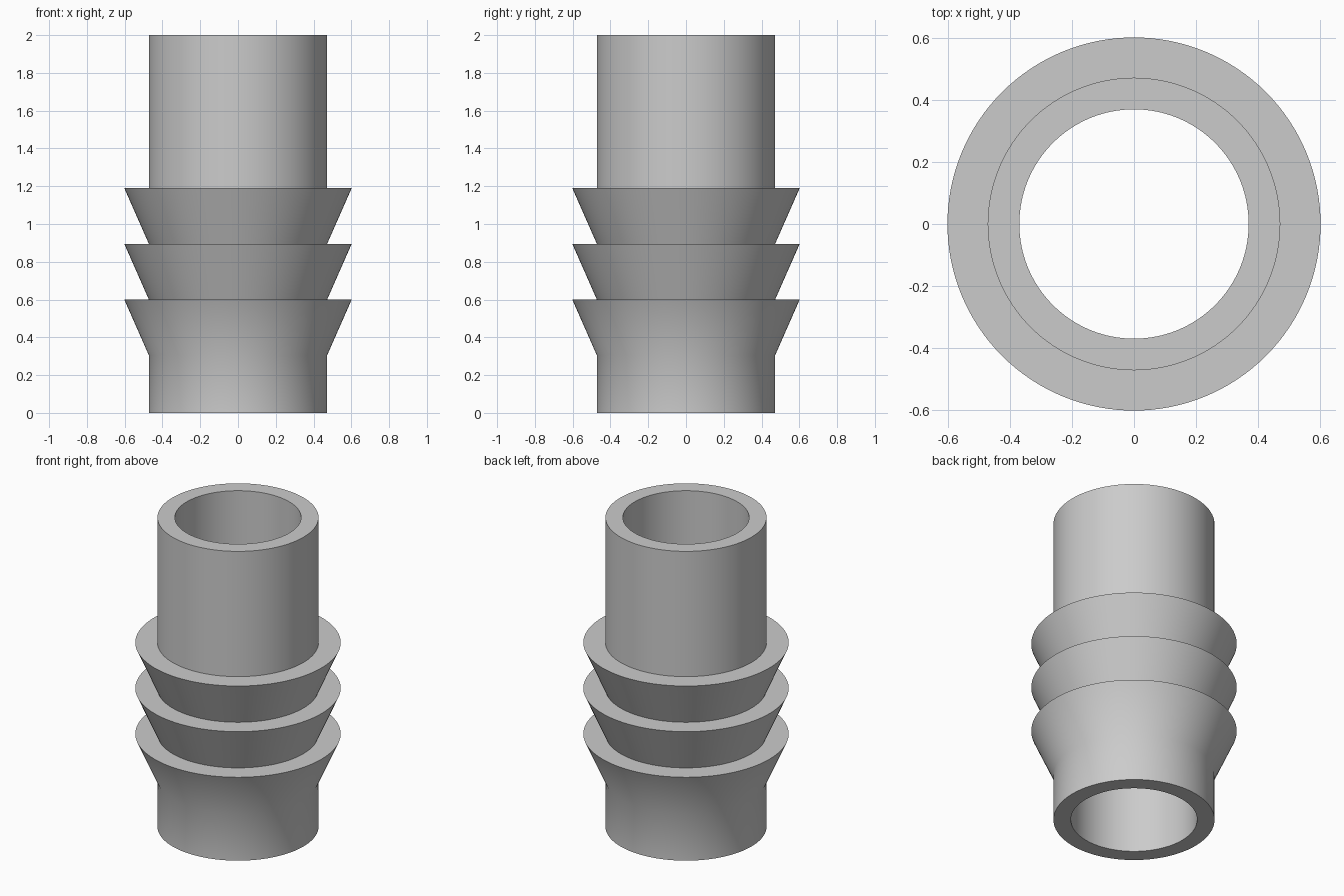
import bpy
import bmesh
import math

cube = bpy.data.objects.get("Cube")
if cube:
    bpy.data.objects.remove(cube, do_unlink=True)

SEGMENTS = 128
BORE, PIPE, RIM = 0.37, 0.472, 0.602
BARB_TOPS = (0.6, 0.895, 1.19)

grey = bpy.data.materials.new("plain grey")
grey.use_nodes = True
colour = (0.6, 0.6, 0.6, 1)
grey.diffuse_color = colour
grey.node_tree.nodes["Principled BSDF"].inputs["Base Color"].default_value = colour

# Cross-section: outer wall with three flared barbs, then the bore
profile = [(PIPE, 0), (PIPE, 0.305)]
for top in BARB_TOPS:
    profile += [(RIM, top), (PIPE, top)]
profile += [(PIPE, 2), (BORE, 2), (BORE, 0)]

# Revolve the closed cross-section around the vertical axis
bm = bmesh.new()
rings = []
for radius, z in profile:
    ring = []
    for i in range(SEGMENTS):
        a = math.tau * i / SEGMENTS
        ring.append(bm.verts.new((radius * math.cos(a), radius * math.sin(a), z)))
    rings.append(ring)
for lower, upper in zip(rings, rings[1:] + rings[:1]):
    for i in range(SEGMENTS):
        j = (i + 1) % SEGMENTS
        bm.faces.new((lower[i], lower[j], upper[j], upper[i]))
bmesh.ops.recalc_face_normals(bm, faces=bm.faces)

mesh = bpy.data.meshes.new("barbed_pipe")
bm.to_mesh(mesh)
bm.free()
mesh.materials.append(grey)
pipe = bpy.data.objects.new("barbed_pipe", mesh)
bpy.context.collection.objects.link(pipe)

# Smooth walls with crisp rims
bpy.ops.object.select_all(action="DESELECT")
pipe.select_set(True)
bpy.context.view_layer.objects.active = pipe
bpy.ops.object.shade_smooth_by_angle(angle=math.radians(30))
